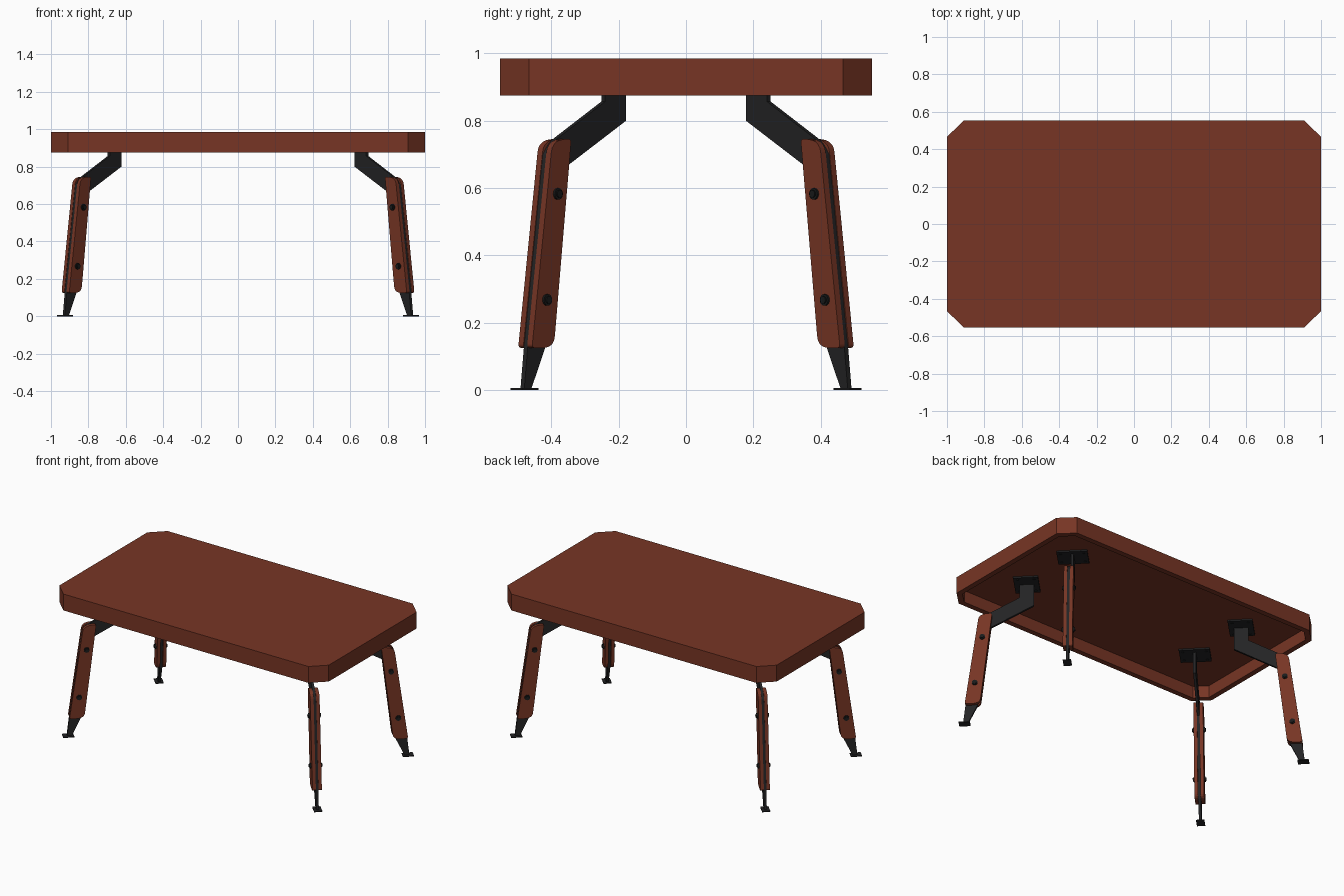
import bpy, bmesh, math
from mathutils import Vector, Matrix

if "Cube" in bpy.data.objects:
    bpy.data.objects.remove(bpy.data.objects["Cube"])

R2 = math.sqrt(2)


def material(name, rgb):
    m = bpy.data.materials.new(name)
    m.diffuse_color = (*rgb, 1)
    m.use_nodes = True
    m.node_tree.nodes["Principled BSDF"].inputs["Base Color"].default_value = m.diffuse_color
    return m


WOOD = material("red brown wood", (0.185, 0.036, 0.018))
METAL = material("black metal", (0.017, 0.017, 0.018))
BOLT = material("dark bolt", (0.010, 0.011, 0.011))


def finish(bm, name, mat):
    bmesh.ops.recalc_face_normals(bm, faces=bm.faces)
    me = bpy.data.meshes.new(name)
    bm.to_mesh(me)
    bm.free()
    me.materials.append(mat)
    ob = bpy.data.objects.new(name, me)
    bpy.context.collection.objects.link(ob)
    return ob


def octagon(bm, inset, z):
    hx, hy = 1.0 - inset, 0.553 - inset
    cx, cy = 0.09 - inset * (2 - R2), 0.087 - inset * (2 - R2)
    pts = []
    for sx, sy in ((1, 1), (-1, 1), (-1, -1), (1, -1)):
        pair = [(sx * hx, sy * (hy - cy)), (sx * (hx - cx), sy * hy)]
        pts += pair if sx * sy > 0 else pair[::-1]
    return [bm.verts.new((x, y, z)) for x, y in pts]


# Table top: chamfered slab, hollow underneath behind a rim
bm = bmesh.new()
rings = [octagon(bm, 0, 0.985), octagon(bm, 0, 0.875),
         octagon(bm, 0.035, 0.875), octagon(bm, 0.035, 0.955)]
bm.faces.new(rings[0])
bm.faces.new(rings[-1])
for a, b in zip(rings, rings[1:]):
    for i in range(8):
        j = (i + 1) % 8
        bm.faces.new((a[i], a[j], b[j], b[i]))
finish(bm, "table_top", WOOD)


def rounded(pts):
    """Profile points (d, z, radius) with curved corners."""
    out = []
    n = len(pts)
    for i, (d, z, r) in enumerate(pts):
        p = Vector((d, z))
        if r == 0:
            out.append(p)
            continue
        a = p + (Vector(pts[i - 1][:2]) - p).normalized() * r
        b = p + (Vector(pts[(i + 1) % n][:2]) - p).normalized() * r
        for k in range(6):
            t = k / 5
            out.append(a * (1 - t) ** 2 + p * 2 * t * (1 - t) + b * t * t)
    return out


def rect(d, z0, z1, length):
    h = length / 2 / R2
    return [(d - h, z0), (d + h, z0), (d + h, z1), (d - h, z1)]


def circle(d, z, r, n=16):
    return [(d + r / R2 * math.cos(i * math.tau / n), z + r * math.sin(i * math.tau / n))
            for i in range(n)]


def to_world(sx, sy, d, z, t):
    # Legs stand in vertical planes at 45 degrees; t is the sideways offset
    return Vector((sx * (d + 0.445 + t / R2), sy * (d - t / R2), z))


def add_prism(bm, sx, sy, prof, t0, t1):
    a = [bm.verts.new(to_world(sx, sy, d, z, t0)) for d, z in prof]
    b = [bm.verts.new(to_world(sx, sy, d, z, t1)) for d, z in prof]
    n = len(prof)
    bm.faces.new(a)
    bm.faces.new(b[::-1])
    for i in range(n):
        j = (i + 1) % n
        bm.faces.new((a[i], a[j], b[j], b[i]))


FRAME = [(0.246, 0.95, 0), (0.246, 0.857, 0), (0.400, 0.738, 0.02), (0.420, 0.70, 0),
         (0.476, 0.125, 0), (0.486, 0.004, 0), (0.465, 0.004, 0), (0.424, 0.125, 0),
         (0.370, 0.657, 0), (0.184, 0.80, 0), (0.184, 0.95, 0)]
GRIP = [(0.478, 0.125, 0.012), (0.417, 0.742, 0.035), (0.361, 0.747, 0.012),
        (0.413, 0.125, 0.035)]
HALF_METAL, HALF_LEG = 0.008, 0.029

for sx in (-1, 1):
    for sy in (-1, 1):
        tag = ("front" if sy < 0 else "back") + ("_left" if sx < 0 else "_right")

        # Bent metal blade with mounting plate and foot pad
        bm = bmesh.new()
        add_prism(bm, sx, sy, rounded(FRAME), -HALF_METAL, HALF_METAL)
        add_prism(bm, sx, sy, rect(0.215, 0.945, 0.956, 0.15), -0.093, 0.093)
        add_prism(bm, sx, sy, rect(0.48, 0.0, 0.006, 0.068), -0.025, 0.025)
        finish(bm, tag + "_leg_frame", METAL)

        # Wooden cheeks on both sides of the blade
        bm = bmesh.new()
        for s in (-1, 1):
            add_prism(bm, sx, sy, rounded(GRIP), s * HALF_METAL, s * HALF_LEG)
        finish(bm, tag + "_leg_cheeks", WOOD)

        # Bolts through the cheeks, and small screws in the mounting plate
        bm = bmesh.new()
        for d, z in ((0.403, 0.583), (0.435, 0.268)):
            for r, t in ((0.017, HALF_LEG + 0.007), (0.011, HALF_LEG + 0.012)):
                add_prism(bm, sx, sy, circle(d, z, r), -t, t)
        for dd in (-0.035, 0.035):
            for t in (-0.07, 0.07):
                p = to_world(sx, sy, 0.215 + dd, 0.944, t)
                bmesh.ops.create_cone(bm, cap_ends=True, segments=10, radius1=0.008,
                                      radius2=0.008, depth=0.006,
                                      matrix=Matrix.Translation(p))
        finish(bm, tag + "_leg_bolts", BOLT)
